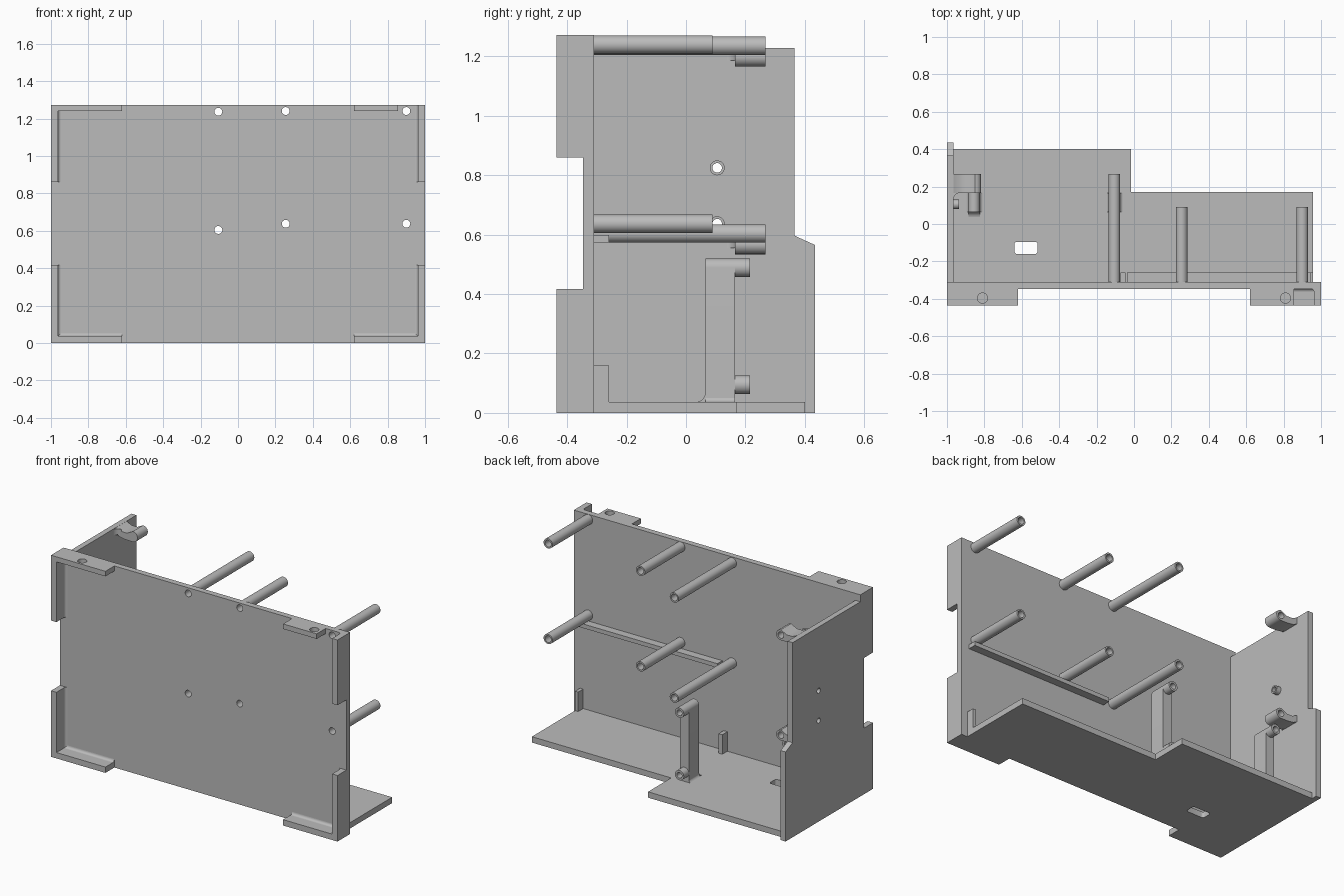
import bpy, bmesh, math
from mathutils import Vector

cube = bpy.data.objects.get("Cube")
if cube:
    bpy.data.objects.remove(cube, do_unlink=True)

grey = bpy.data.materials.new("plain grey")
grey.use_nodes = True
grey.diffuse_color = (0.5, 0.5, 0.5, 1)
grey.node_tree.nodes["Principled BSDF"].inputs["Base Color"].default_value = (0.5, 0.5, 0.5, 1)


def place(axis, u, v, w):
    """Profile point (u, v) at distance w along the axis."""
    return Vector({"x": (w, u, v), "y": (u, w, v), "z": (u, v, w)}[axis])


def prism(name, pts, axis, a, b):
    bm = bmesh.new()
    lo = [bm.verts.new(place(axis, u, v, a)) for u, v in pts]
    hi = [bm.verts.new(place(axis, u, v, b)) for u, v in pts]
    bm.faces.new(lo)
    bm.faces.new(hi)
    for i in range(len(pts)):
        j = (i + 1) % len(pts)
        bm.faces.new((lo[i], lo[j], hi[j], hi[i]))
    bmesh.ops.recalc_face_normals(bm, faces=bm.faces)
    mesh = bpy.data.meshes.new(name)
    bm.to_mesh(mesh)
    bm.free()
    mesh.materials.append(grey)
    ob = bpy.data.objects.new(name, mesh)
    bpy.context.collection.objects.link(ob)
    return ob


def box(name, x, y, z):
    return prism(name, [(x[0], y[0]), (x[1], y[0]), (x[1], y[1]), (x[0], y[1])], "z", *z)


def arc(cu, cv, r, start, end, n=8):
    angles = [math.radians(start + (end - start) * i / n) for i in range(n + 1)]
    return [(cu + r * math.cos(t), cv + r * math.sin(t)) for t in angles]


def circle(cu, cv, r, n=32):
    return arc(cu, cv, r, 0, 360, n)[:-1]


def fillet(name, u, v, su, sv, r, axis, a, b):
    """Concave strip filling the corner (u, v) towards signs su, sv."""
    curve = [(u + su * (r - p), v + sv * (r - q)) for p, q in arc(0, 0, r, 0, 90, 6)]
    return prism(name, [(u, v)] + curve, axis, a, b)


def cut(ob, *cutters):
    bpy.context.view_layer.objects.active = ob
    for c in cutters:
        c.hide_render = True
        mod = ob.modifiers.new("cut", "BOOLEAN")
        mod.operation = "DIFFERENCE"
        mod.solver = "EXACT"
        mod.object = c
        bpy.ops.object.modifier_apply(modifier=mod.name)
        bpy.data.objects.remove(c, do_unlink=True)
    return ob


def tube(name, u, v, axis, a, b, r, hole):
    ob = prism(name, circle(u, v, r), axis, a, b)
    return cut(ob, prism("cutter", circle(u, v, hole), axis, a - 0.1, b + 0.1))


# Main panel with its six long hollow posts
posts = [(-0.105, 1.236, 0.268), (-0.105, 0.604, 0.268)]
posts += [(x, z, 0.09) for x in (0.255, 0.9) for z in (1.24, 0.637)]
wall = box("front_wall", (-1, 1), (-0.347, -0.31), (0, 1.272))
cut(wall, *[prism("cutter", circle(x, z, 0.021), "y", -0.5, 0) for x, z, end in posts])
for x, z, end in posts:
    tube("long_post", x, z, "y", -0.312, end, 0.031, 0.021)

# Corner rims on the front of the panel
F, B = -0.436, -0.347
for s in (-1, 1):
    for z0, z1 in ((0, 0.417), (0.86, 1.272)):
        box("side_rim", (min(s, s * 0.962), max(s, s * 0.962)), (F, B), (z0, z1))
        fillet("side_rim_fillet", s * 0.962, B, -s, -1, 0.016, "z", z0, z1)
    box("bottom_rim", (min(s * 0.62, s), max(s * 0.62, s)), (F, B), (0, 0.037))
    fillet("bottom_rim_fillet", B, 0.037, -1, 1, 0.016, "x",
           min(s * 0.62, s * 0.97), max(s * 0.62, s * 0.97))
    outer = 0.855 if s > 0 else 1
    rim = box("top_rim", (min(s * 0.62, s * outer), max(s * 0.62, s * outer)), (F, B), (1.24, 1.272))
    cut(rim, prism("cutter", circle(s * 0.81, -0.396, 0.027), "z", 1.1, 1.4))

# Stepped floor with a rounded slot
floor = prism("floor", [(-1, -0.31), (0.957, -0.31), (0.957, 0.17), (-0.015, 0.17),
                        (-0.015, 0.4), (-1, 0.4)], "z", 0, 0.037)
slot = []
for u, v, start in ((-0.53, -0.11, 0), (-0.625, -0.11, 90), (-0.625, -0.145, 180), (-0.53, -0.145, 270)):
    slot += arc(u, v, 0.015, start, start + 90, 5)
cut(floor, prism("cutter", slot, "z", -0.1, 0.2))

# Side plate with two small bored bosses
side = prism("side_plate", [(-0.31, 0), (0.435, 0), (0.435, 0.565), (0.365, 0.597),
                            (0.365, 1.228), (-0.31, 1.228)], "x", -1, -0.965)
holes = [(0.105, 0.825), (0.105, 0.637)]
cut(side, *[prism("cutter", circle(y, z, 0.016), "x", -1.2, -0.8) for y, z in holes])
for y, z in holes:
    tube("plate_boss", y, z, "x", -0.967, -0.935, 0.025, 0.016)

# Curved brackets holding a short boss off the side plate
for z in (1.199, 0.567):
    web = [(-0.967, z + 0.029), (-0.93, z + 0.012), (-0.89, z + 0.012), (-0.85, z + 0.033)]
    web += arc(-0.85, z, 0.033, 90, -90, 12)[1:]
    web += [(-0.9, z - 0.032), (-0.94, z - 0.026), (-0.967, z - 0.012)]
    bracket = prism("side_bracket", web, "y", 0.165, 0.268)
    cut(bracket, prism("cutter", circle(-0.85, z, 0.02), "y", 0.19, 0.4))
    fillet("bracket_fillet", -0.966, 0.166, 1, -1, 0.036, "z", z - 0.012, z + 0.025)

# Upright columns with two bored bosses each
for x in (-0.105, -0.855):
    top = [(x - 0.031, 0.03)] + arc(x, 0.489, 0.031, 180, 0, 16) + [(x + 0.031, 0.03)]
    column = prism("upright_column", top, "y", 0.065, 0.165)
    for z in (0.095, 0.489):
        cut(column, prism("cutter", circle(x, z, 0.018), "y", 0.1, 0.3))
        tube("column_boss", x, z, "y", 0.164, 0.216, 0.031, 0.018)
    fillet("column_foot", 0.066, 0.036, -1, 1, 0.035, "x", x - 0.031, x + 0.031)
    for s in (-1, 1):
        fillet("column_side_foot", x + s * 0.03, 0.036, s, 1, 0.02, "y", 0.065, 0.165)

# Ledge and tabs that hold an inserted board
box("board_ledge", (-0.037, 0.945), (-0.312, -0.26), (0.573, 0.599))
for x0, x1 in ((-0.072, -0.045), (0.935, 0.957)):
    box("board_tab", (x0, x1), (-0.312, -0.26), (0.03, 0.16))

# Smooth the round parts, keep edges crisp
bpy.ops.object.select_all(action="DESELECT")
for ob in bpy.context.scene.objects:
    if ob.type == "MESH":
        ob.select_set(True)
        bpy.context.view_layer.objects.active = ob
bpy.ops.object.shade_smooth_by_angle(angle=math.radians(30))
